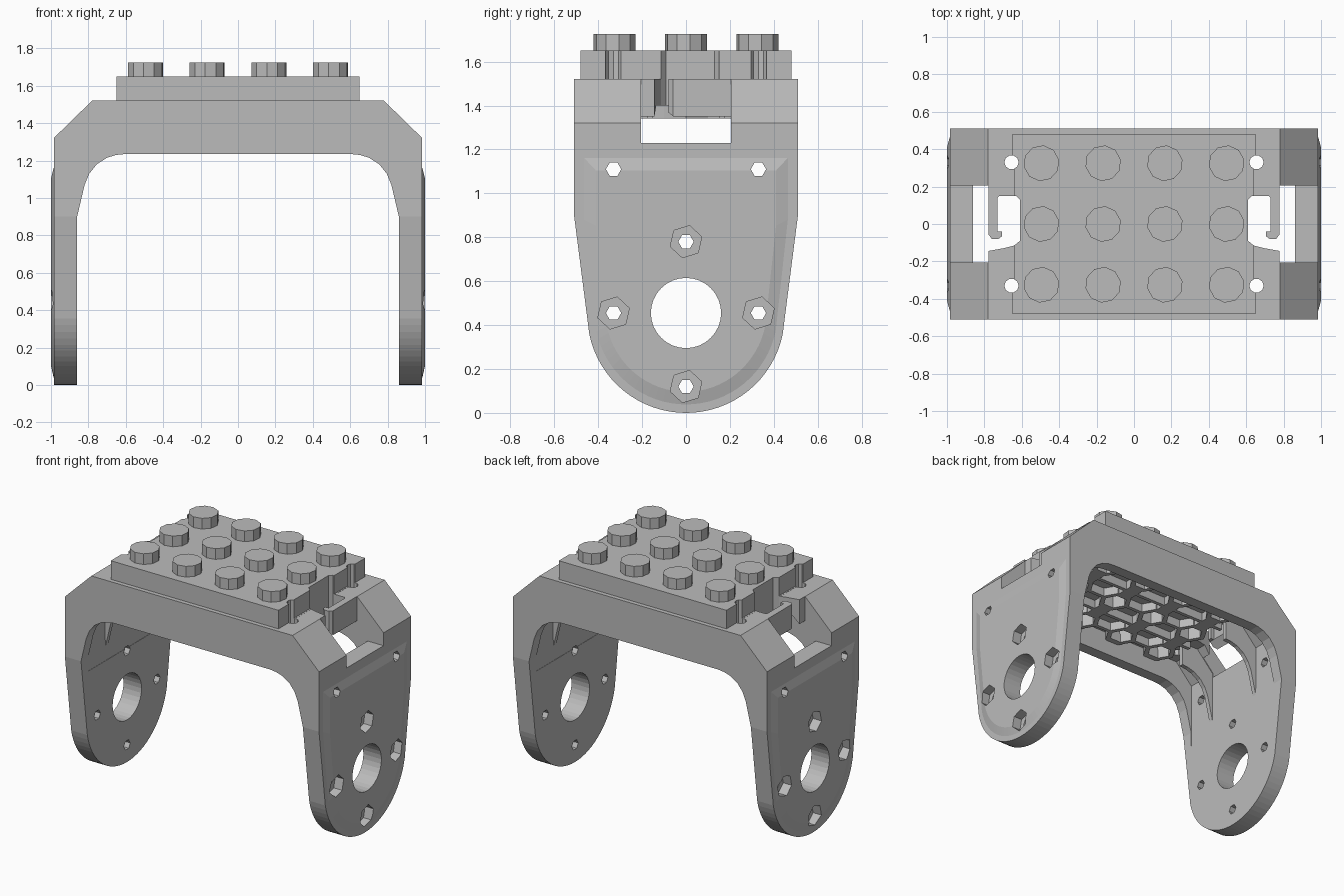
import bpy, bmesh, math

cube = bpy.data.objects.get("Cube")
if cube:
    bpy.data.objects.remove(cube, do_unlink=True)

grey = bpy.data.materials.new("plain grey")
grey.use_nodes = True
colour = (0.5, 0.5, 0.5, 1)
grey.diffuse_color = colour
grey.node_tree.nodes["Principled BSDF"].inputs["Base Color"].default_value = colour


def place(p, h, axis):
    return {"x": (h, p[0], p[1]), "y": (p[0], h, p[1]), "z": (p[0], p[1], h)}[axis]


def prism(name, pts, axis, a, b, end_pts=None):
    """Extrude a 2D outline along an axis, optionally to a different end outline."""
    bm = bmesh.new()
    lo = [bm.verts.new(place(p, a, axis)) for p in pts]
    hi = [bm.verts.new(place(p, b, axis)) for p in (end_pts or pts)]
    bm.faces.new(lo)
    bm.faces.new(hi)
    for i in range(len(pts)):
        j = (i + 1) % len(pts)
        bm.faces.new((lo[i], lo[j], hi[j], hi[i]))
    bmesh.ops.recalc_face_normals(bm, faces=bm.faces)
    me = bpy.data.meshes.new(name)
    bm.to_mesh(me)
    bm.free()
    me.materials.append(grey)
    ob = bpy.data.objects.new(name, me)
    bpy.context.collection.objects.link(ob)
    return ob


def rect(x0, x1, y0, y1):
    return [(x0, y0), (x1, y0), (x1, y1), (x0, y1)]


def ring(cx, cy, r, n, turn=0.0):
    return [(cx + r * math.cos(turn + math.tau * i / n),
             cy + r * math.sin(turn + math.tau * i / n)) for i in range(n)]


def flip(pts, s):
    return [(s * p[0], p[1]) for p in pts]


def combine(ob, tool, op):
    mod = ob.modifiers.new("cut", "BOOLEAN")
    mod.operation, mod.object, mod.solver = op, tool, "EXACT"
    dg = bpy.context.evaluated_depsgraph_get()
    me = bpy.data.meshes.new_from_object(ob.evaluated_get(dg))
    ob.modifiers.clear()
    ob.data = me
    bpy.data.objects.remove(tool, do_unlink=True)


def cut(ob, *args):
    combine(ob, prism("cutter", *args), "DIFFERENCE")


# Arch seen from the front
fillet = [(0.86, 0.9), (0.82, 1.07), (0.795, 1.13), (0.755, 1.18),
          (0.7, 1.215), (0.65, 1.23), (0.6, 1.235)]
half = [(0.78, 1.52), (0.985, 1.32), (0.985, -0.05), (0.86, -0.05)] + fillet
frame = prism("bracket_frame", half + flip(half[::-1], -1), "y", -0.6, 0.6)

# Rounded legs seen from the side
low = math.radians(12)
arc = [(0.45 * math.cos(t), 0.45 + 0.45 * math.sin(t))
       for t in [math.pi + low + (math.pi - 2 * low) * i / 32 for i in range(33)]]
outline = [(0.51, 0.9), (0.51, 1.6), (-0.51, 1.6), (-0.51, 0.9)] + arc
combine(frame, prism("side_shape", outline, "x", -1.2, 1.2), "INTERSECT")

# Slightly raised outer faces of the legs
pad = [(0.5, 0.9), (0.5, 1.2), (-0.5, 1.2), (-0.5, 0.9)] + arc
inner_pad = [(y * 0.82, 0.6 + (z - 0.6) * 0.84) for y, z in pad]
for s in (-1, 1):
    combine(frame, prism("leg_pad", pad, "x", s * 0.975, s * 1.0, inner_pad), "UNION")

# Raised top plate
combine(frame, prism("top_plate", rect(-0.65, 0.65, -0.48, 0.48), "z", 1.48, 1.65), "UNION")

# Hollow underside
hollow = [(0.862, 0.8), (0.862, 1.26), (0.73, 1.4)]
cut(frame, hollow + flip(hollow[::-1], -1), "y", -0.43, 0.43)

# Clip-shaped slot, window, screw holes and leg sockets on each end
slot = [(0.61, -0.09), (0.61, 0.13), (0.63, 0.15), (0.72, 0.15), (0.73, 0.14),
        (0.73, -0.04), (0.705, -0.04), (0.705, -0.065), (0.725, -0.08),
        (0.76, -0.08), (0.775, -0.06), (0.8, -0.06), (0.8, -0.148),
        (0.7, -0.13), (0.64, -0.115)]
for s in (-1, 1):
    cut(frame, rect(*sorted((s * 0.778, s * 1.1)), -0.205, 0.205), "z", 1.23, 1.7)
    cut(frame, flip(slot, s), "z", 1.3, 1.8)
    for t in (-1, 1):
        cut(frame, ring(s * 0.655, t * 0.33, 0.038, 10), "z", 1.1, 1.8)
        cut(frame, rect(*sorted((s * 0.64, s * 0.67)), *sorted((t * 0.1, t * 0.32))),
            "z", 1.521, 1.8)

sockets = [(-0.33, 0.455), (0.33, 0.455), (0, 0.78), (0, 0.12)]
cut(frame, ring(0, 0.455, 0.16, 32), "x", -1.2, 1.2)
for y, z in sockets + [(-0.33, 1.11), (0.33, 1.11)]:
    cut(frame, ring(y, z, 0.035, 6), "x", -1.2, 1.2)
for y, z in sockets:
    for s in (-1, 1):
        cut(frame, ring(y, z, 0.075, 6, 0.3), "x", s * 0.935, s * 1.2)

# Studs with hexagonal pockets and rims beneath
stud_x = (-0.495, -0.165, 0.165, 0.495)
stud_y = (-0.325, 0, 0.325)
for x in stud_x:
    for y in stud_y:
        prism("stud", ring(x, y, 0.096, 10, 0.2), "z", 1.64, 1.725)
        cut(frame, ring(x, y, 0.08, 6), "z", 1.3, 1.61)
        rim = prism("stud_rim", ring(x, y, 0.115, 6), "z", 1.34, 1.405)
        cut(rim, ring(x, y, 0.08, 6), "z", 1.3, 1.5)

# Stiffening ribs below the deck
for y in (-0.165, 0.165):
    prism("long_rib", rect(-0.62, 0.62, y - 0.013, y + 0.013), "z", 1.34, 1.405)
for y in stud_y:
    for x in (-0.33, 0, 0.33):
        prism("short_rib", rect(x - 0.06, x + 0.06, y - 0.013, y + 0.013), "z", 1.34, 1.405)
for x in stud_x:
    for s in (-1, 1):
        for y in (0.135, 0.195, 0.43):
            prism("cross_rib", rect(x - 0.05, x + 0.05, s * y - 0.04, s * y + 0.04),
                  "z", 1.34, 1.405)

# Curved corner gussets
for s in (-1, 1):
    for y in (-0.225, 0.225):
        prism("gusset", flip(fillet + [(0.6, 1.41), (0.73, 1.41), (0.87, 1.27)], s),
              "y", y - 0.015, y + 0.015)
